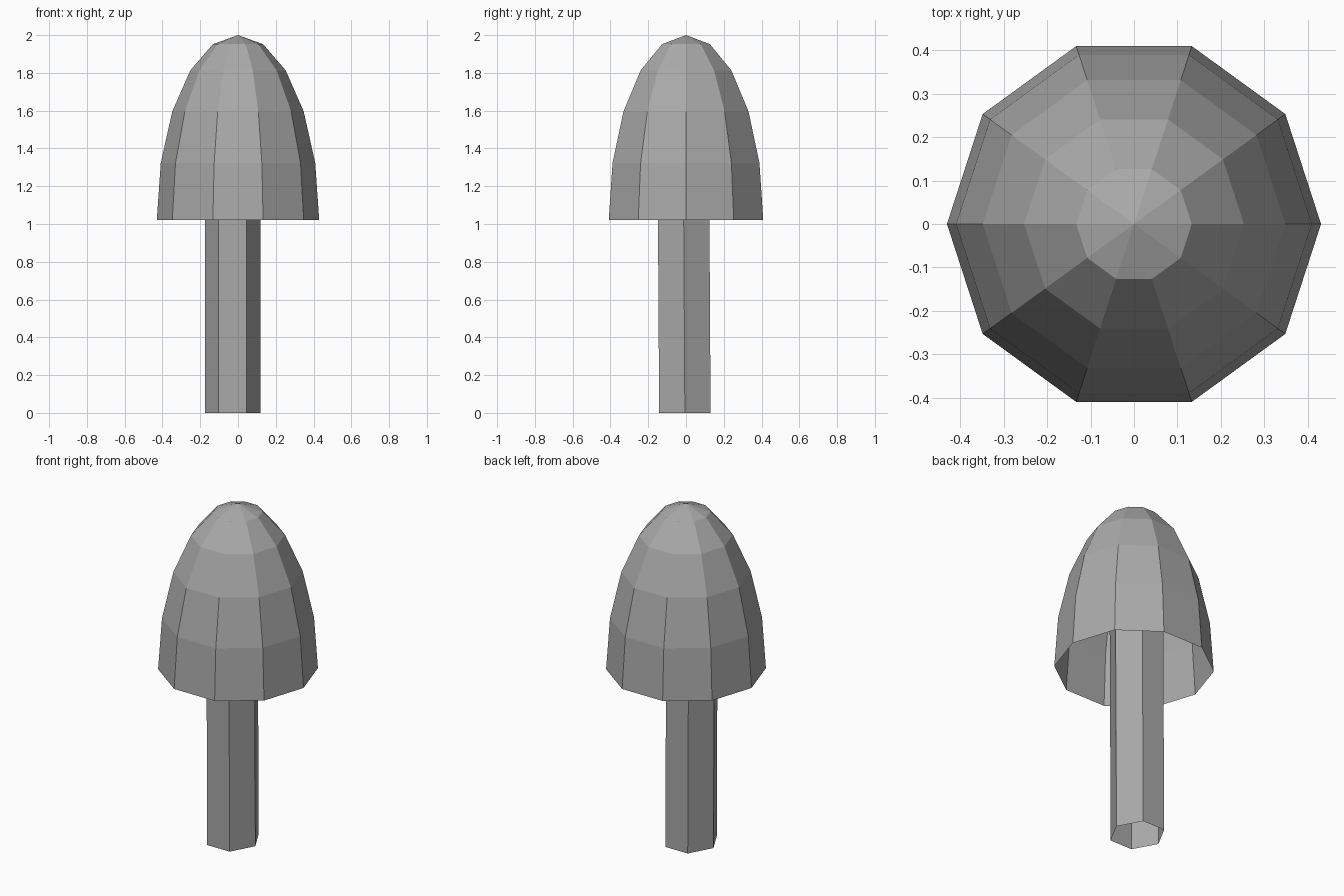
import bpy
import bmesh
from math import pi, sin, cos
from mathutils import Vector, Matrix

cube = bpy.data.objects.get("Cube")
if cube:
    bpy.data.objects.remove(cube, do_unlink=True)

grey = bpy.data.materials.new("plain_grey")
grey.use_nodes = True
grey.diffuse_color = (0.4, 0.4, 0.4, 1)
grey.node_tree.nodes["Principled BSDF"].inputs["Base Color"].default_value = grey.diffuse_color


def revolve(name, profile, sides):
    """Spin an open (radius, height) profile into a flat-shaded shell."""
    bm = bmesh.new()
    verts = [bm.verts.new((r, 0, z)) for r, z in profile]
    edges = [bm.edges.new(pair) for pair in zip(verts, verts[1:])]
    bmesh.ops.spin(bm, geom=verts + edges, cent=(0, 0, 0), axis=(0, 0, 1),
                   angle=2 * pi, steps=sides, use_merge=False)
    bmesh.ops.remove_doubles(bm, verts=bm.verts, dist=0.0005)
    # Point every face away from the axis
    for face in bm.faces:
        centre = face.calc_center_median()
        face.normal_update()
        if face.normal.dot(Vector((centre.x, centre.y, 0))) < 0:
            face.normal_flip()
    mesh = bpy.data.meshes.new(name)
    bm.to_mesh(mesh)
    bm.free()
    mesh.materials.append(grey)
    obj = bpy.data.objects.new(name, mesh)
    bpy.context.collection.objects.link(obj)
    return obj


# Cap: tall half ellipsoid, open underneath
rim_z, cap_radius, rings = 1.02, 0.43, 5
angles = [i * pi / 2 / rings for i in range(rings + 1)]
cap = revolve("cap", [(cap_radius * cos(a), rim_z + (2 - rim_z) * sin(a)) for a in angles], 10)

# Stalk: hollow six-sided tube, slightly off centre and leaning, reaching into the cap
stalk = revolve("stalk", [(0.147, 0), (0.147, 1.3)], 6)
lean = Matrix.Identity(4)
lean[1][1] = 1.07
lean[1][2] = -0.006
stalk.data.transform(Matrix.Translation((-0.029, -0.006, 0)) @ lean)
